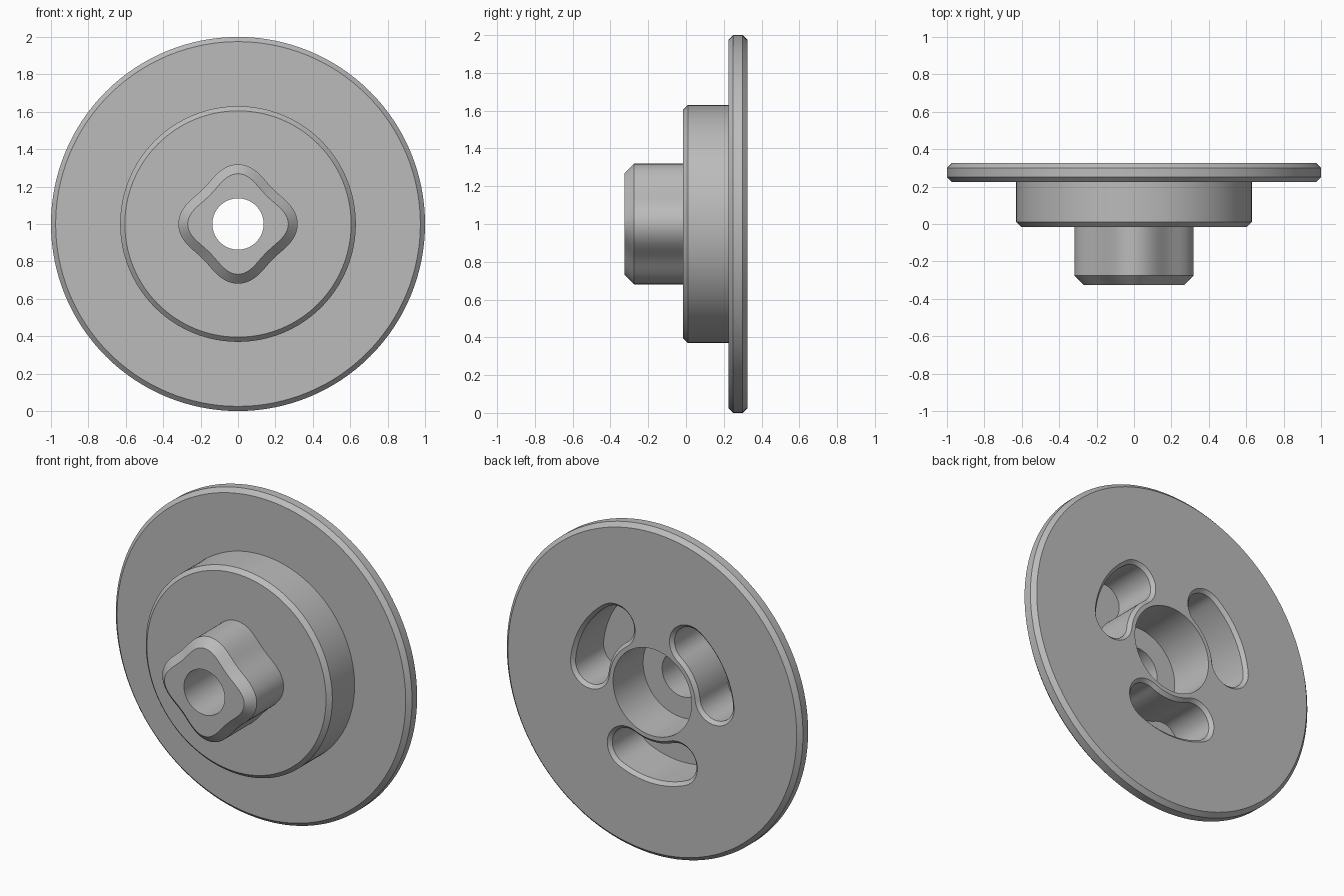
import bpy, bmesh
from math import sin, cos, pi, radians, hypot

cube = bpy.data.objects.get("Cube")
if cube:
    bpy.data.objects.remove(cube, do_unlink=True)

N = 128          # points around each ring
AXIS_Z = 1.0     # height of the turning axis

metal = bpy.data.materials.new("grey_metal")
metal.use_nodes = True
metal.diffuse_color = (0.5, 0.5, 0.5, 1)
metal.node_tree.nodes["Principled BSDF"].inputs["Base Color"].default_value = (0.5, 0.5, 0.5, 1)


def circle(r):
    return [(r * cos(2 * pi * i / N), r * sin(2 * pi * i / N)) for i in range(N)]


def lobed(inset=0.0, mean=0.292, amp=0.027):
    """Four-lobed outline, moved inward along its normal."""
    pts = []
    for i in range(N):
        t = 2 * pi * i / N
        r, dr = mean + amp * cos(4 * t), -4 * amp * sin(4 * t)
        tx, ty = dr * cos(t) - r * sin(t), dr * sin(t) + r * cos(t)
        k = inset / hypot(tx, ty)
        pts.append((r * cos(t) - ty * k, r * sin(t) + tx * k))
    return pts


def kidney(angle, w, radius=0.4225, half=radians(24), steps=20):
    """Arc-shaped slot outline with round ends, half width w."""
    pts = []
    a0, a1 = angle - half, angle + half
    for i in range(steps + 1):                       # outer arc
        a = a0 + (a1 - a0) * i / steps
        pts.append(((radius + w) * cos(a), (radius + w) * sin(a)))
    for i in range(1, steps):                        # far end
        a = a1 + pi * i / steps
        pts.append((radius * cos(a1) + w * cos(a), radius * sin(a1) + w * sin(a)))
    for i in range(steps + 1):                       # inner arc
        a = a1 + (a0 - a1) * i / steps
        pts.append(((radius - w) * cos(a), (radius - w) * sin(a)))
    for i in range(1, steps):                        # near end
        a = a0 + pi + pi * i / steps
        pts.append((radius * cos(a0) + w * cos(a), radius * sin(a0) + w * sin(a)))
    return pts


def loft(name, rings, closed):
    """Skin (outline, y) rings; closed joins last to first, otherwise cap the ends."""
    bm = bmesh.new()
    loops = [[bm.verts.new((u, y, AXIS_Z + v)) for u, v in pts] for pts, y in rings]
    pairs = list(zip(loops, loops[1:]))
    if closed:
        pairs.append((loops[-1], loops[0]))
    else:
        bm.faces.new(loops[0])
        bm.faces.new(loops[-1])
    for a, b in pairs:
        n = len(a)
        for i in range(n):
            j = (i + 1) % n
            bm.faces.new((a[i], a[j], b[j], b[i]))
    bmesh.ops.recalc_face_normals(bm, faces=bm.faces)
    mesh = bpy.data.meshes.new(name)
    bm.to_mesh(mesh)
    bm.free()
    mesh.materials.append(metal)
    obj = bpy.data.objects.new(name, mesh)
    bpy.context.collection.objects.link(obj)
    return obj


BACK, FLOOR, HUB, NOSE = 0.325, 0.035, -0.015, -0.325

# Flange, hub, lobed nose and stepped bore as one skin
body = loft("flanged_hub", [
    (circle(0.265), BACK),
    (circle(0.975), BACK), (circle(1.0), BACK - 0.025),
    (circle(1.0), 0.25), (circle(0.975), 0.225),
    (circle(0.63), 0.225),
    (circle(0.63), HUB + 0.025), (circle(0.605), HUB),
    (lobed(), HUB), (lobed(), NOSE + 0.05), (lobed(0.05), NOSE),
    (circle(0.137), NOSE), (circle(0.137), FLOOR),
    (circle(0.265), FLOOR),
], closed=True)

# Three chamfered kidney pockets in the back
bpy.context.view_layer.objects.active = body
body.select_set(True)
for deg in (30, 150, 270):
    a = radians(deg)
    cutter = loft("pocket_cutter", [
        (kidney(a, 0.1525), BACK + 0.02),
        (kidney(a, 0.1125), BACK - 0.02),
        (kidney(a, 0.1125), FLOOR),
    ], closed=False)
    cutter.hide_render = True
    mod = body.modifiers.new("pocket", 'BOOLEAN')
    mod.operation = 'DIFFERENCE'
    mod.solver = 'EXACT'
    mod.object = cutter
    bpy.ops.object.modifier_apply(modifier=mod.name)
    bpy.data.objects.remove(cutter, do_unlink=True)

bpy.ops.object.shade_smooth_by_angle(angle=radians(30))
